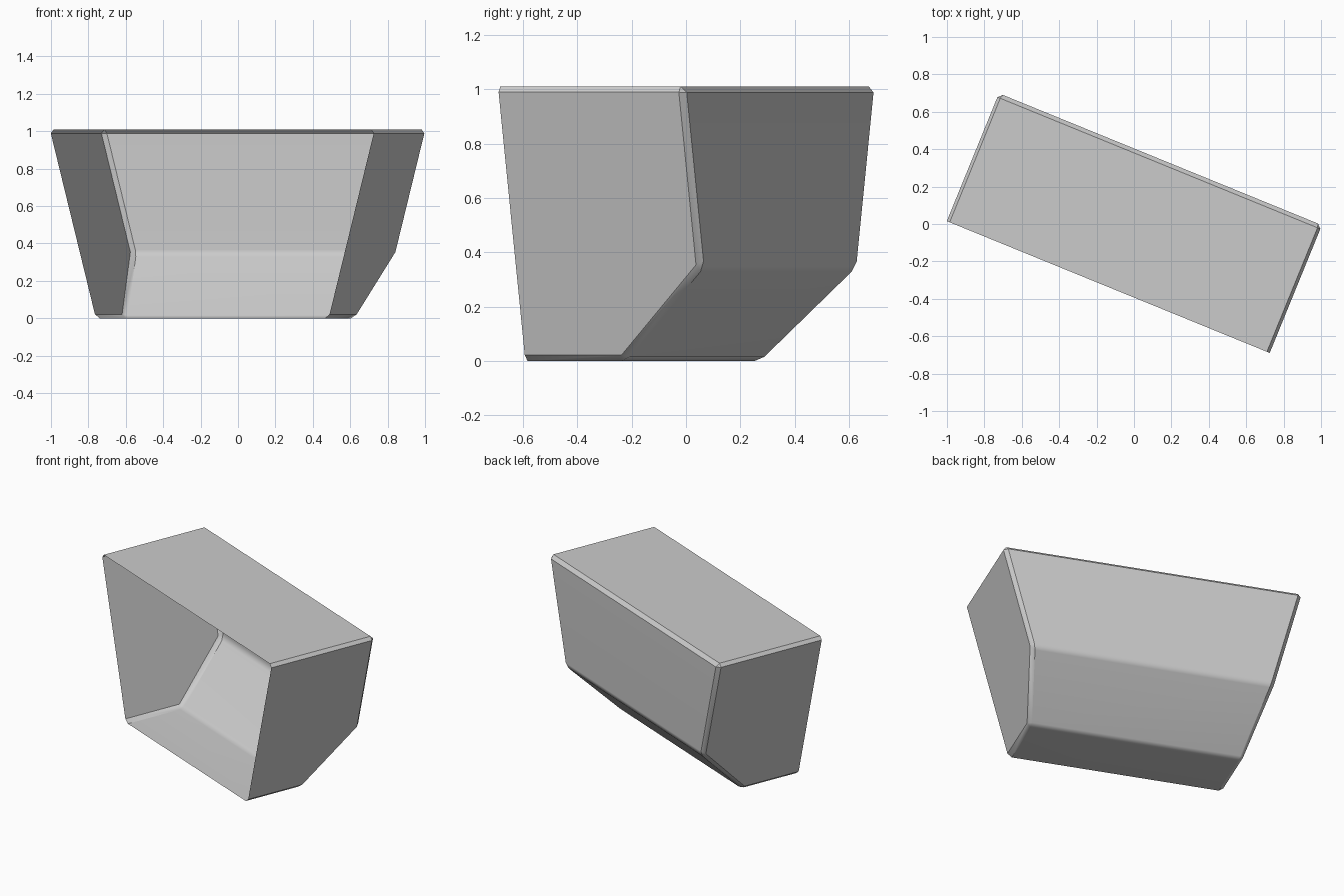
import bpy, bmesh, math

cube = bpy.data.objects.get("Cube")
if cube:
    bpy.data.objects.remove(cube)

# Shell dimensions
HEIGHT, TOP_HALF, BOTTOM_HALF = 1.01, 0.938, 0.672
FRONT, BACK, KNEE = -0.364, 0.374, 0.345
PROFILE = [(FRONT, 0), (BACK - KNEE, 0), (BACK, KNEE), (BACK, HEIGHT), (FRONT, HEIGHT)]


def half_width(z):
    return BOTTOM_HALF + (TOP_HALF - BOTTOM_HALF) * z / HEIGHT


# Two end panels joined by bottom, slope, back and top; front left open
bm = bmesh.new()
left, right = [[bm.verts.new((s * half_width(z), y, z)) for y, z in PROFILE] for s in (1, -1)]
bm.faces.new(left)
bm.faces.new(right[::-1])
for i in range(len(PROFILE) - 1):
    bm.faces.new((left[i], right[i], right[i + 1], left[i + 1]))

# Chamfer every closed edge
bmesh.ops.bevel(bm, geom=[e for e in bm.edges if not e.is_boundary], offset=0.022,
                offset_type='OFFSET', segments=1, affect='EDGES', profile=0.5)
mesh = bpy.data.meshes.new("open_front_bin")
bm.to_mesh(mesh)
bm.free()

grey = bpy.data.materials.new("light grey")
grey.use_nodes = True
colour = (0.6, 0.6, 0.6, 1)
grey.diffuse_color = colour
grey.node_tree.nodes["Principled BSDF"].inputs["Base Color"].default_value = colour
mesh.materials.append(grey)

bin_shell = bpy.data.objects.new("open_front_bin", mesh)
bin_shell.rotation_euler.z = math.radians(-22.2)
bpy.context.collection.objects.link(bin_shell)

# Soft knee, crisp ends
bpy.context.view_layer.objects.active = bin_shell
bin_shell.select_set(True)
bpy.ops.object.shade_smooth_by_angle(angle=math.radians(30))
weighted = bin_shell.modifiers.new("even_shading", 'WEIGHTED_NORMAL')
weighted.keep_sharp = True
